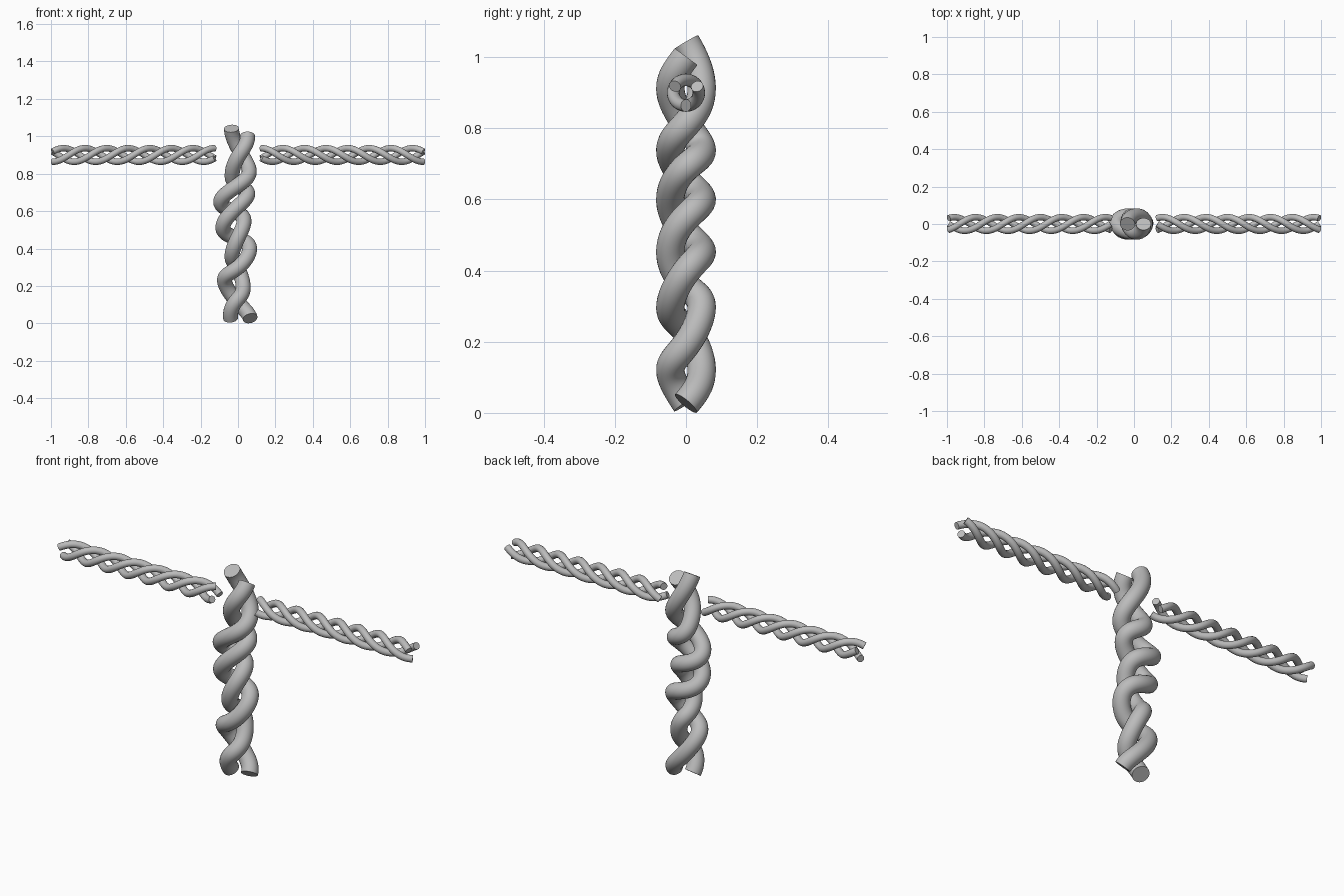
import bpy, bmesh, math
from mathutils import Vector

if "Cube" in bpy.data.objects:
    bpy.data.objects.remove(bpy.data.objects["Cube"])

grey = bpy.data.materials.new("rope_grey")
grey.diffuse_color = (0.5, 0.5, 0.5, 1)
grey.use_nodes = True
grey.node_tree.nodes["Principled BSDF"].inputs["Base Color"].default_value = grey.diffuse_color


def tube(name, pts, radius, sides=20):
    """Round strand swept along a path, with flat end caps."""
    bm = bmesh.new()
    rings, u = [], None
    for i, p in enumerate(pts):
        t = (pts[min(i + 1, len(pts) - 1)] - pts[max(i - 1, 0)]).normalized()
        u = t.orthogonal() if u is None else u - t * u.dot(t)
        u.normalize()
        v = t.cross(u)
        rings.append([bm.verts.new(p + radius * (u * math.cos(a) + v * math.sin(a)))
                      for a in (math.tau * k / sides for k in range(sides))])
    for a, b in zip(rings, rings[1:]):
        for k in range(sides):
            n = (k + 1) % sides
            bm.faces.new((a[k], a[n], b[n], b[k]))
    bm.faces.new(rings[0])
    bm.faces.new(rings[-1])
    bmesh.ops.recalc_face_normals(bm, faces=bm.faces)
    me = bpy.data.meshes.new(name)
    bm.to_mesh(me)
    bm.free()
    me.materials.append(grey)
    ob = bpy.data.objects.new(name, me)
    bpy.context.collection.objects.link(ob)
    bpy.context.view_layer.objects.active = ob
    ob.select_set(True)
    bpy.ops.object.shade_smooth_by_angle(angle=math.radians(40))
    ob.select_set(False)
    return ob


def spline(keys, s):
    """Catmull-Rom value through evenly spaced keys, s in key units."""
    i = min(int(s), len(keys) - 2)
    f = s - i
    b, c = keys[i], keys[i + 1]
    a = keys[i - 1] if i > 0 else 2 * b - c
    d = keys[i + 2] if i + 2 < len(keys) else 2 * c - b
    return 0.5 * (2 * b + (c - a) * f + (2 * a - 5 * b + 4 * c - d) * f ** 2
                  + (3 * b - a - 3 * c + d) * f ** 3)


# Trunk: two thick strands, one key per half turn along a wavering axis
mid_z = [0.025, 0.21, 0.375, 0.525, 0.67, 0.81, 1.02]
mid_x = [0.013, -0.022, 0.015, -0.024, -0.02, 0.015, 0.008]
wide = [0.052, 0.05, 0.047, 0.056, 0.072, 0.045, 0.043]
tilt = [0.0, -0.02, 0.02, 0.022, 0.018, 0.0, -0.02]
STEPS = 150
for name, phase in (("trunk_strand_a", 0), ("trunk_strand_b", math.pi)):
    path = []
    for i in range(STEPS + 1):
        s = 6 * i / STEPS
        ang = phase + math.pi * s
        path.append(Vector((spline(mid_x, s) + spline(wide, s) * math.cos(ang),
                            0.044 * math.sin(ang),
                            spline(mid_z, s) + spline(tilt, s) * math.cos(ang))))
    tube(name, path, 0.04, 24)

# Arms: three thin strands each, left arm mirrors the right
for side, sx in (("right", 1), ("left", -1)):
    for k in range(3):
        path = []
        for i in range(121):
            f = i / 120
            ang = math.pi / 2 + math.tau * (k / 3 + 2.5 * f)
            path.append(Vector((sx * (0.125 + 0.866 * f), 0.036 * math.cos(ang),
                                0.9 + 0.036 * math.sin(ang))))
        tube(f"{side}_arm_strand_{k + 1}", path, 0.0175, 16)

# Stand the model on the ground
low = min(v.co.z for o in bpy.data.objects for v in o.data.vertices)
for o in bpy.data.objects:
    if o.name.startswith("trunk"):
        for v in o.data.vertices:
            v.co.z -= low
